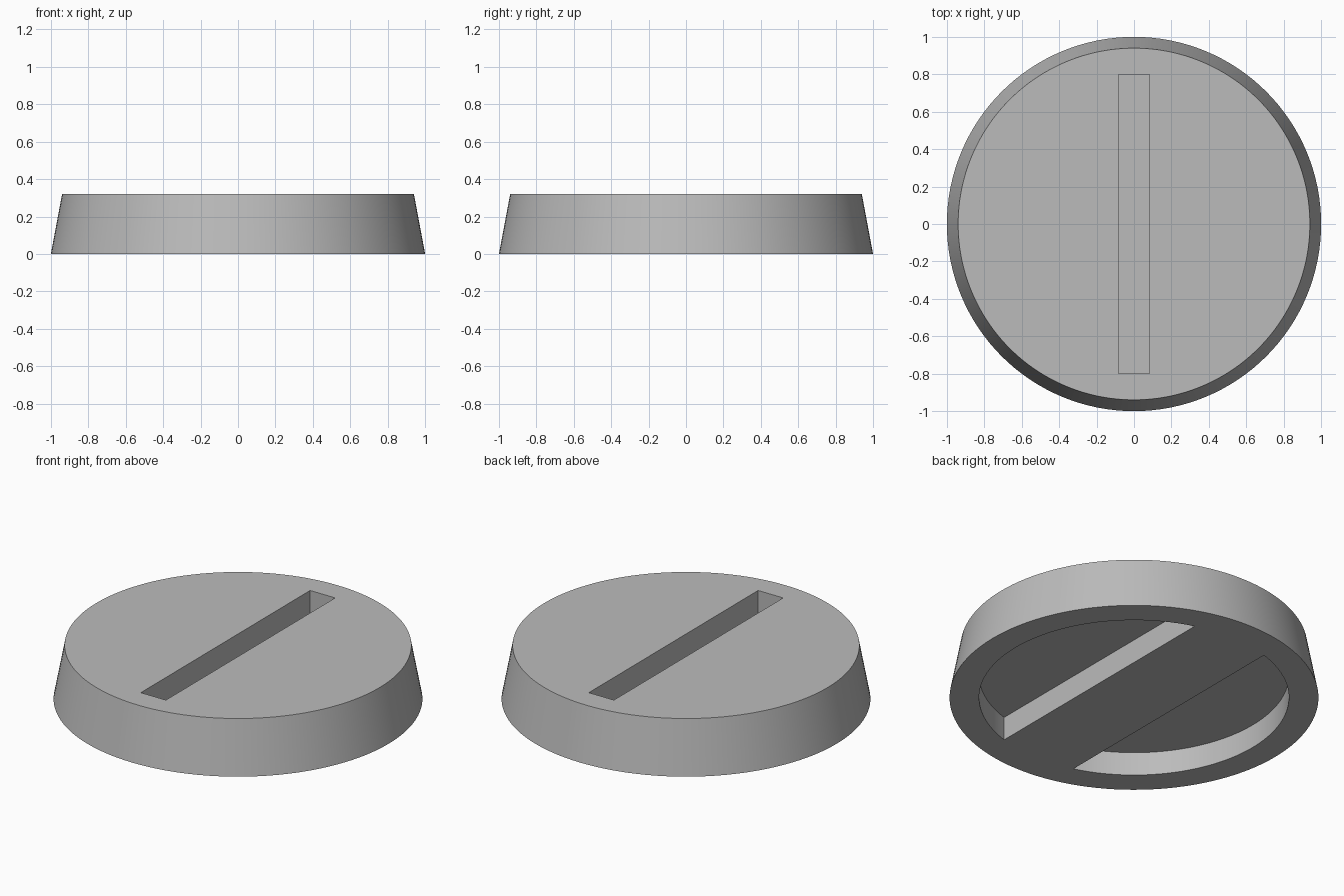
import bpy
import math

SEGMENTS = 128
HEIGHT = 0.32
BOTTOM_RADIUS, TOP_RADIUS = 1.0, 0.94
POCKET_RADIUS, POCKET_DEPTH = 0.84, 0.14
BAR_HALF_WIDTH = 0.245
SLOT_HALF_WIDTH, SLOT_HALF_LENGTH, SLOT_DEPTH = 0.083, 0.8, 0.16

default_cube = bpy.data.objects.get("Cube")
if default_cube:
    bpy.data.objects.remove(default_cube, do_unlink=True)

# Single plain grey
grey = bpy.data.materials.new("plain grey")
grey.use_nodes = True
grey.diffuse_color = (0.5, 0.5, 0.5, 1)
grey.node_tree.nodes["Principled BSDF"].inputs["Base Color"].default_value = grey.diffuse_color


def prism(name, outline, z_low, z_high, top_scale=1.0):
    """Closed solid from a counter-clockwise outline, optionally tapered."""
    n = len(outline)
    verts = [(x, y, z_low) for x, y in outline]
    verts += [(x * top_scale, y * top_scale, z_high) for x, y in outline]
    faces = [tuple(reversed(range(n))), tuple(range(n, 2 * n))]
    faces += [(i, (i + 1) % n, (i + 1) % n + n, i + n) for i in range(n)]
    mesh = bpy.data.meshes.new(name)
    mesh.from_pydata(verts, [], faces)
    mesh.materials.append(grey)
    obj = bpy.data.objects.new(name, mesh)
    bpy.context.collection.objects.link(obj)
    return obj


def arc(radius, start, end, count):
    angles = [start + (end - start) * i / count for i in range(count + 1)]
    return [(radius * math.cos(a), radius * math.sin(a)) for a in angles]


# Tapered round body
circle = arc(BOTTOM_RADIUS, 0, math.tau, SEGMENTS)[:-1]
body = prism("round_base", circle, 0, HEIGHT, TOP_RADIUS / BOTTOM_RADIUS)

# Straight slot in the top
w, l = SLOT_HALF_WIDTH, SLOT_HALF_LENGTH
cutters = [prism("slot_cutter", [(-w, -l), (w, -l), (w, l), (-w, l)],
                 HEIGHT - SLOT_DEPTH, HEIGHT + 0.1)]

# Two underside pockets, leaving a bar beneath the slot
half_angle = math.acos(BAR_HALF_WIDTH / POCKET_RADIUS)
for side, middle in (("left", 0), ("right", math.pi)):
    outline = arc(POCKET_RADIUS, middle - half_angle, middle + half_angle, SEGMENTS // 2)
    cutters.append(prism(side + "_pocket_cutter", outline, -0.1, POCKET_DEPTH))

# Cut the body, then drop the cutters
bpy.ops.object.select_all(action="DESELECT")
body.select_set(True)
bpy.context.view_layer.objects.active = body
for cutter in cutters:
    cutter.hide_render = True
    cut = body.modifiers.new(cutter.name, "BOOLEAN")
    cut.operation = "DIFFERENCE"
    cut.solver = "EXACT"
    cut.object = cutter
    bpy.ops.object.modifier_apply(modifier=cut.name)
    bpy.data.objects.remove(cutter, do_unlink=True)

bpy.ops.object.shade_smooth_by_angle(angle=math.radians(30))
